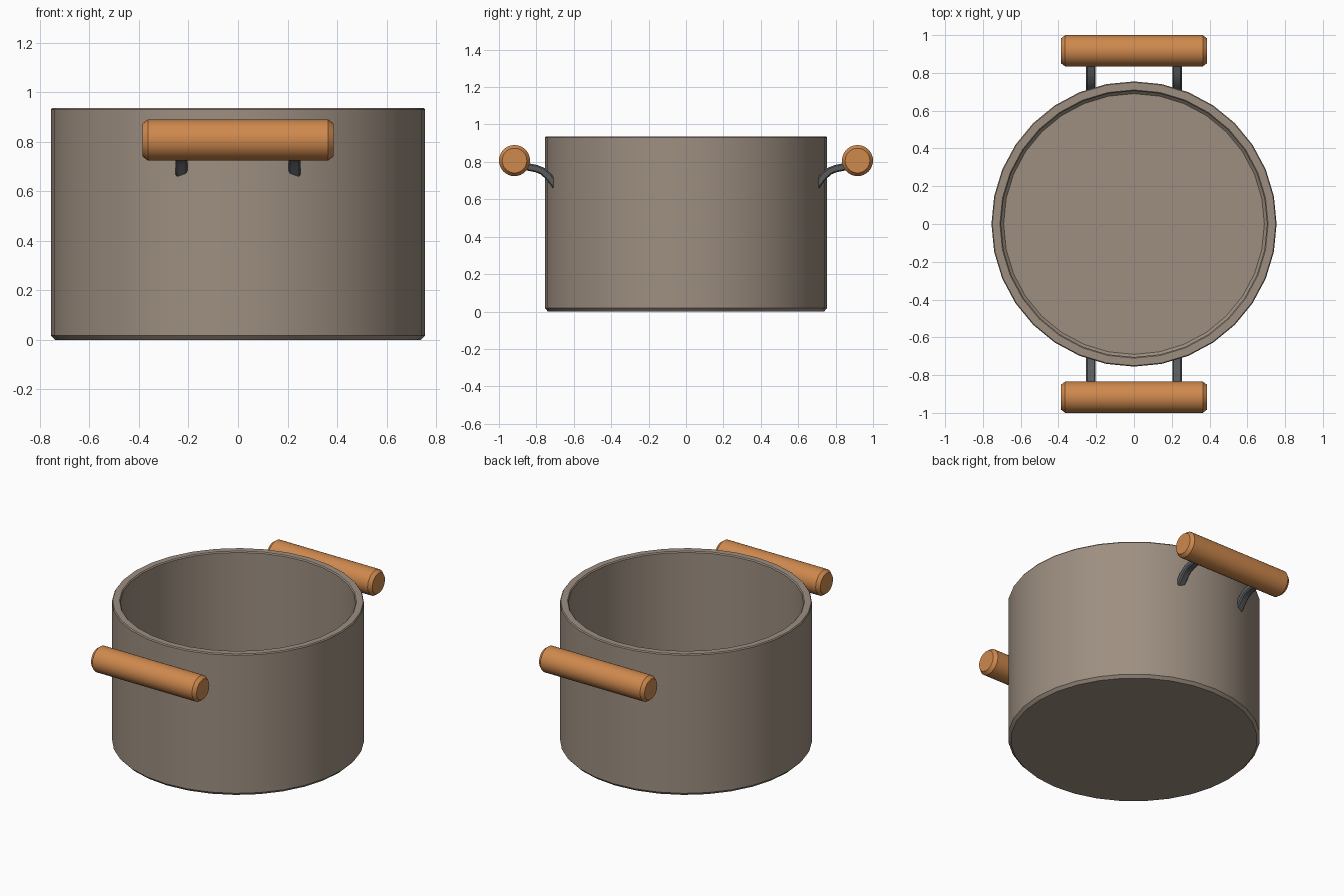
import bpy, bmesh, math
from mathutils import Matrix, Vector

if "Cube" in bpy.data.objects:
    bpy.data.objects.remove(bpy.data.objects["Cube"])


def material(name, rgb):
    m = bpy.data.materials.new(name)
    m.diffuse_color = (*rgb, 1)
    m.use_nodes = True
    m.node_tree.nodes["Principled BSDF"].inputs["Base Color"].default_value = m.diffuse_color
    return m


def finish(name, bm, mat, bevel=0):
    bmesh.ops.remove_doubles(bm, verts=bm.verts, dist=1e-5)
    bmesh.ops.recalc_face_normals(bm, faces=bm.faces)
    me = bpy.data.meshes.new(name)
    bm.to_mesh(me)
    bm.free()
    ob = bpy.data.objects.new(name, me)
    bpy.context.collection.objects.link(ob)
    me.materials.append(mat)
    if bevel:
        mod = ob.modifiers.new("bevel", 'BEVEL')
        mod.width, mod.segments = bevel, 1
        mod.limit_method, mod.angle_limit = 'ANGLE', math.radians(40)
    bpy.ops.object.select_all(action='DESELECT')
    ob.select_set(True)
    bpy.context.view_layer.objects.active = ob
    bpy.ops.object.shade_smooth_by_angle(angle=math.radians(30))
    return ob


def lathe(profile, sides, matrix=Matrix()):
    """Revolve (radius, height) points about z, capping any open end."""
    bm = bmesh.new()
    rings = [[bm.verts.new((r * math.cos(2 * math.pi * i / sides),
                            r * math.sin(2 * math.pi * i / sides), z))
              for i in range(sides)] for r, z in profile]
    for a, b in zip(rings, rings[1:]):
        for i in range(sides):
            j = (i + 1) % sides
            bm.faces.new((a[i], a[j], b[j], b[i]))
    bm.faces.new(rings[0][::-1])
    bm.faces.new(rings[-1])
    bm.transform(matrix)
    return bm


pot_mat = material("pot_metal", (0.34, 0.275, 0.22))
wood = material("wood", (0.62, 0.25, 0.075))
steel = material("dark_steel", (0.1, 0.105, 0.11))

# Pot: outer base chamfer, wall, rim, inner wall and floor
finish("pot_body", lathe([(0.738, 0), (0.755, 0.018), (0.755, 0.93), (0.75, 0.937),
                          (0.71, 0.937), (0.704, 0.93), (0.704, 0.07),
                          (0.69, 0.055)], 32), pot_mat)

# Centre line of the curved brackets (distance from axis, height)
path = [Vector(p) for p in ((0.692, 0.668), (0.712, 0.692), (0.738, 0.725),
                            (0.768, 0.751), (0.80, 0.764), (0.84, 0.772), (0.90, 0.79))]
HALF_T, HALF_W = 0.02, 0.025

for side, sy in (("front", -1), ("back", 1)):
    # Wooden grip
    turn = Matrix.Translation((0, sy * 0.917, 0.807)) @ Matrix.Rotation(math.pi / 2, 4, 'Y')
    finish(side + "_grip", lathe([(0.066, -0.386), (0.083, -0.364),
                                  (0.083, 0.364), (0.066, 0.386)], 32, turn), wood)

    # Two brackets per grip
    for label, x in (("left", -0.228), ("right", 0.228)):
        bm = bmesh.new()
        rings = []
        for i, p in enumerate(path):
            t = (path[min(i + 1, len(path) - 1)] - path[max(i - 1, 0)]).normalized()
            n = Vector((-t.y, t.x)) * HALF_T
            rings.append([bm.verts.new((x + w * HALF_W, sy * (p.x + k * n.x), p.y + k * n.y))
                          for w, k in ((-1, -1), (1, -1), (1, 1), (-1, 1))])
        for a, b in zip(rings, rings[1:]):
            for i in range(4):
                j = (i + 1) % 4
                bm.faces.new((a[i], a[j], b[j], b[i]))
        bm.faces.new(rings[0])
        bm.faces.new(rings[-1])
        finish(f"{side}_{label}_bracket", bm, steel, 0.007)
